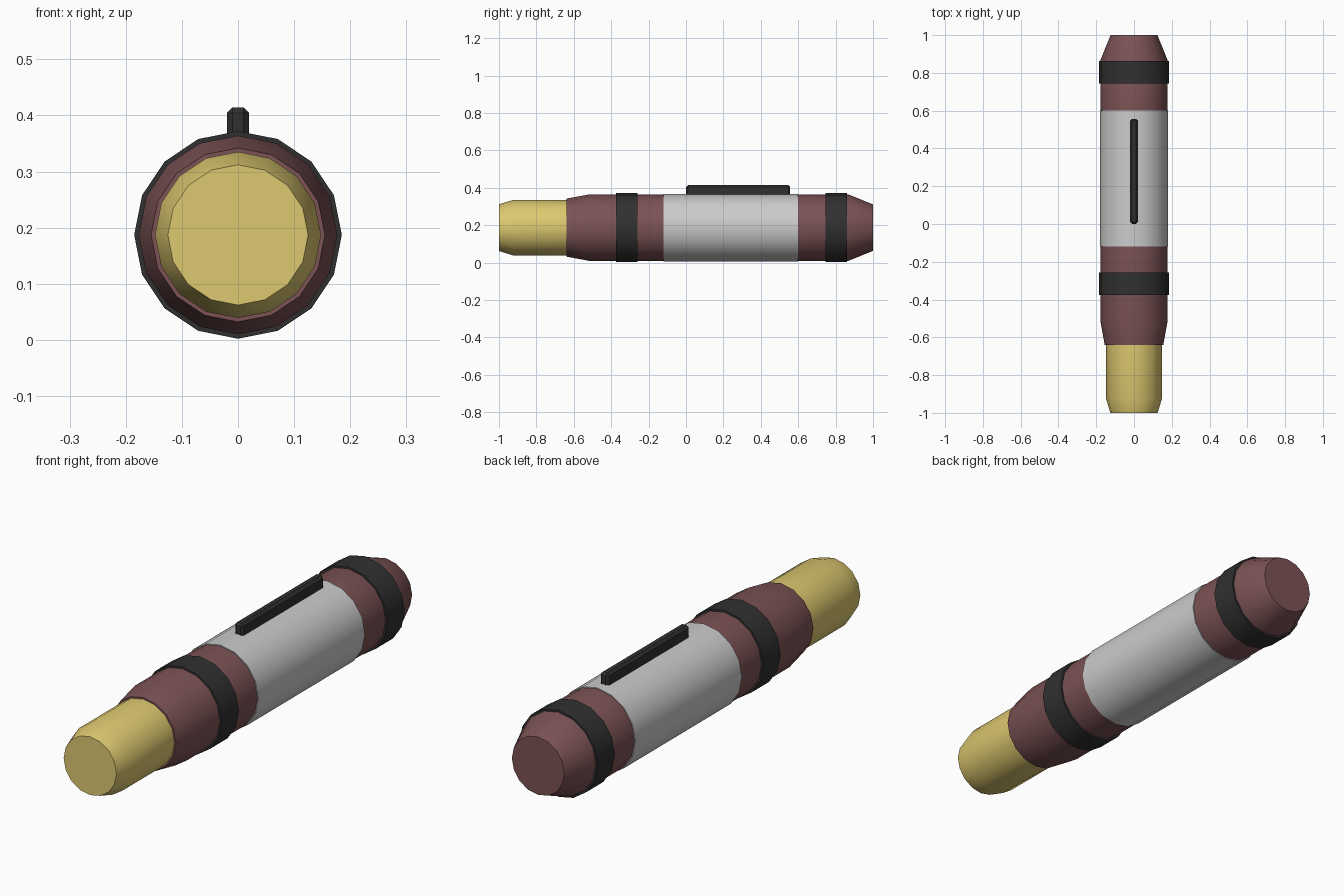
import bpy, bmesh, math

if "Cube" in bpy.data.objects:
    bpy.data.objects.remove(bpy.data.objects["Cube"])

SIDES = 16
AXIS_Z = 0.187


def material(name, rgb):
    m = bpy.data.materials.new(name)
    m.diffuse_color = (*rgb, 1)
    m.use_nodes = True
    m.node_tree.nodes["Principled BSDF"].inputs["Base Color"].default_value = m.diffuse_color
    return m


maroon = material("maroon", (0.20, 0.085, 0.09))
yellow = material("yellow", (0.72, 0.58, 0.16))
black = material("black", (0.03, 0.03, 0.03))


def finish(bm, name, mat):
    bmesh.ops.recalc_face_normals(bm, faces=bm.faces)
    me = bpy.data.meshes.new(name)
    bm.to_mesh(me)
    bm.free()
    ob = bpy.data.objects.new(name, me)
    bpy.context.collection.objects.link(ob)
    if mat:
        me.materials.append(mat)
    return ob


def lathe(name, profile, mat=None):
    """Capped solid of revolution along y from (y, radius) pairs."""
    bm = bmesh.new()
    rings = []
    for y, r in profile:
        rings.append([bm.verts.new((r * math.sin(2 * math.pi * i / SIDES), y,
                                    AXIS_Z + r * math.cos(2 * math.pi * i / SIDES)))
                      for i in range(SIDES)])
    for a, b in zip(rings, rings[1:]):
        for i in range(SIDES):
            j = (i + 1) % SIDES
            bm.faces.new((a[i], a[j], b[j], b[i]))
    bm.faces.new(rings[0])
    bm.faces.new(rings[-1])
    ob = finish(bm, name, mat)
    bpy.ops.object.select_all(action='DESELECT')
    ob.select_set(True)
    bpy.context.view_layer.objects.active = ob
    bpy.ops.object.shade_smooth_by_angle(angle=math.radians(30))
    return ob


# Barrel sections
lathe("front_tip", [(-1.0, 0.125), (-0.925, 0.148), (-0.63, 0.148)], yellow)
lathe("front_barrel", [(-0.64, 0.155), (-0.52, 0.177), (-0.11, 0.177)], maroon)
lathe("middle_sleeve", [(-0.12, 0.181), (0.60, 0.181)])
lathe("rear_barrel", [(0.59, 0.177), (0.87, 0.177), (1.0, 0.124)], maroon)

# Grip bands
for name, y in (("front_band", -0.375), ("rear_band", 0.745)):
    lathe(name, [(y, 0.185), (y + 0.117, 0.185)], black)

# Bevelled top rail
bm = bmesh.new()
bmesh.ops.create_cube(bm, size=1)
for v in bm.verts:
    v.co.x *= 0.04
    v.co.y = 0.279 + v.co.y * 0.556
    v.co.z = 0.382 + v.co.z * 0.064
bmesh.ops.bevel(bm, geom=bm.edges[:], offset=0.01, segments=1, affect='EDGES')
finish(bm, "top_rail", black)
